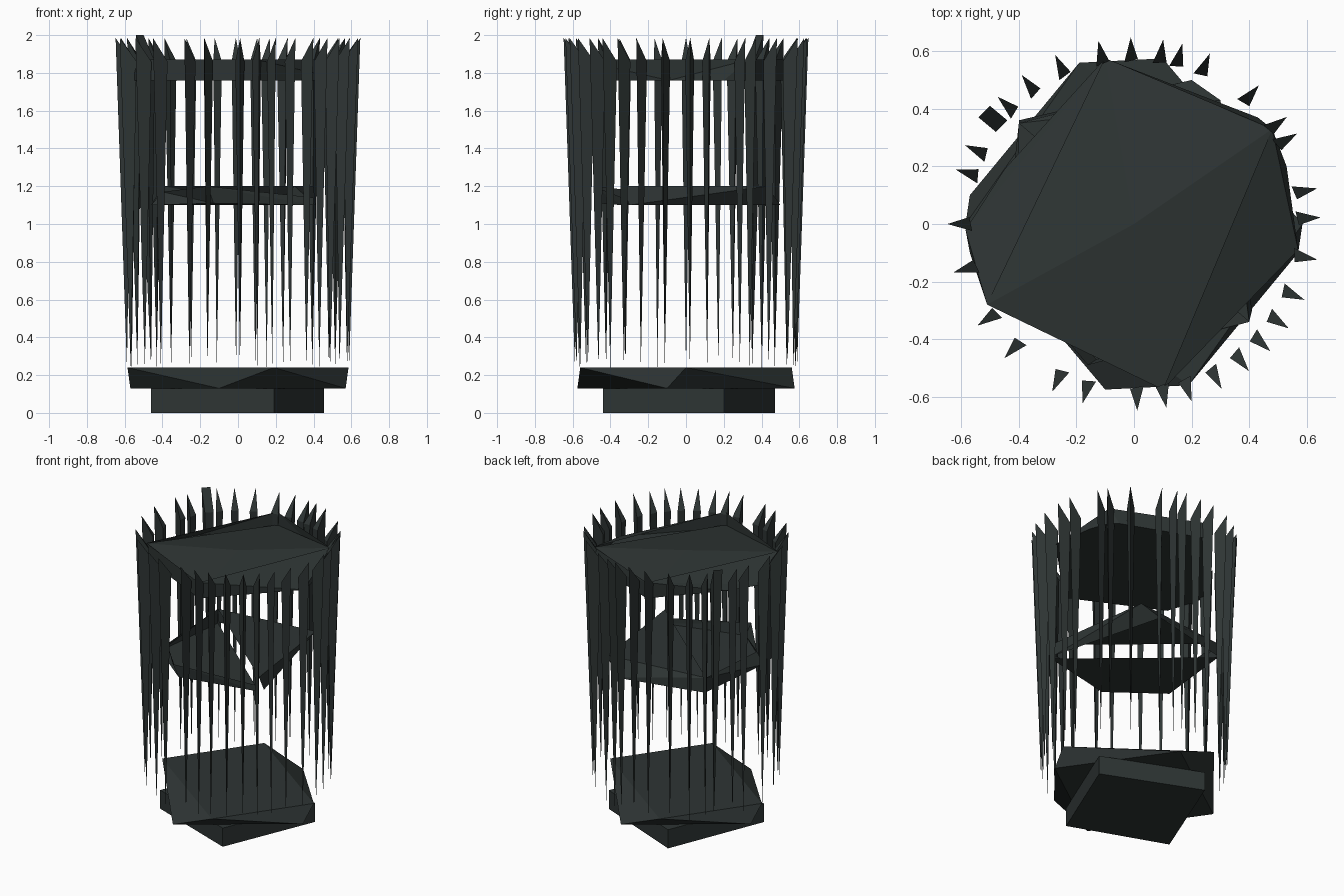
import bpy, bmesh, math
from mathutils import Vector

if "Cube" in bpy.data.objects:
    bpy.data.objects.remove(bpy.data.objects["Cube"])

paint = bpy.data.materials.new("dark_slate")
paint.diffuse_color = (0.027, 0.035, 0.034, 1)
paint.use_nodes = True
paint.node_tree.nodes["Principled BSDF"].inputs["Base Color"].default_value = paint.diffuse_color


def finish(name, bm):
    mesh = bpy.data.meshes.new(name)
    bm.to_mesh(mesh)
    bm.free()
    mesh.materials.append(paint)
    obj = bpy.data.objects.new(name, mesh)
    bpy.context.collection.objects.link(obj)
    return obj


def both(points):
    """Half of an outline plus its half-turn copy."""
    return points + [(-x, -y) for x, y in points]


def ring(points, z):
    return [(x, y, z) for x, y in points]


def hull_mesh(points):
    bm = bmesh.new()
    for p in points:
        bm.verts.new(p)
    bmesh.ops.convex_hull(bm, input=bm.verts[:])
    return bm


# Square foot
foot = [(0.19, -0.44), (0.455, 0.2), (-0.19, 0.47), (-0.46, -0.2)]
finish("foot", hull_mesh(ring(foot, 0) + ring(foot, 0.13)))

# Base tray: four-sided top twisted against a four-sided bottom
base_top = both([(-0.585, 0.0), (-0.19, 0.56)])
base_bottom = both([(0.1, 0.575), (0.57, -0.1)])
finish("base", hull_mesh(ring(base_bottom, 0.13) + ring(base_top, 0.24)))


# Two half plates of the middle hoop, at different heights, each with a side wall
def half_plate(bm, plate, wall):
    a = [bm.verts.new(p) for p in plate]
    b = [bm.verts.new(p) for p in wall]
    for i in range(1, len(a) - 1):
        bm.faces.new((a[0], a[i], a[i + 1]))
    for i in range(len(a) - 1):
        bm.faces.new((a[i], a[i + 1], b[i]))
        bm.faces.new((b[i], a[i + 1], b[i + 1]))


bm = bmesh.new()
half_plate(bm,
           [(-0.4, 0.35, 1.1), (-0.46, -0.2, 1.1), (-0.13, -0.47, 1.11), (0.4, -0.34, 1.1)],
           [(-0.4, 0.35, 1.2), (-0.4, -0.21, 1.17), (-0.16, -0.49, 1.2), (0.4, -0.34, 1.14)])
half_plate(bm,
           [(0.4, -0.34, 1.2), (0.3, 0.43, 1.2), (-0.4, 0.35, 1.2)],
           [(0.41, -0.3, 1.1), (0.2, 0.5, 1.1), (-0.4, 0.36, 1.1)])
finish("middle_hoop", bm)

# Top rim: sloped walls from a many-sided underside to a four-sided top edge
rim_top = [(0.1, -0.575), (0.48, 0.33), (-0.1, 0.575), (-0.51, -0.28)]
rim_low = rim_top + [(0.57, -0.09), (0.53, 0.2), (0.43, 0.37),
                     (-0.45, 0.19), (-0.585, -0.02), (-0.57, -0.1)]
bm = hull_mesh(ring(rim_low, 1.76) + ring(rim_top, 1.87))
lid = [f for f in bm.faces if f.calc_center_median().z > 1.865]
bmesh.ops.delete(bm, geom=lid, context='FACES')
# Lid dips at two opposite corners
cap = [bm.verts.new((x, y, 1.78 if abs(x) < 0.2 else 1.868)) for x, y in rim_top]
centre = bm.verts.new((0, 0, 1.85))
for i in range(4):
    bm.faces.new((cap[i], cap[(i + 1) % 4], centre))
finish("top_rim", bm)

# Pointed slats around the bin, wide near the top and tapering to the base
angles = [91, 81, 75, 66, 48, 35, 29, 11, 2, -11, -24, -34, -43, -52, -62, -72,
          -80, -89, -106, -116, -134, -147, -165, 180, 163, 155, 137, 127, 115, 101]
bm = bmesh.new()
for a in angles:
    t = math.radians(a)
    out = Vector((math.cos(t), math.sin(t), 0))
    side = Vector((-out.y, out.x, 0))
    up = Vector((0, 0, 1))
    tip = bm.verts.new(out * 0.648 + up * 1.985)
    left = bm.verts.new(out * 0.562 + side * 0.024 + up * 1.86)
    right = bm.verts.new(out * 0.572 - side * 0.024 + up * 1.86)
    foot_tip = bm.verts.new(out * 0.588 + up * 0.24)
    for f in ((tip, left, right), (tip, foot_tip, left),
              (tip, right, foot_tip), (left, foot_tip, right)):
        bm.faces.new(f)
bmesh.ops.recalc_face_normals(bm, faces=bm.faces[:])
finish("slats", bm)

# One blunt slat with a four-cornered top sloping inward
finish("blunt_slat", hull_mesh([
    (-0.54, 0.37, 2.0), (-0.50, 0.41, 2.0), (-0.44, 0.36, 1.86),
    (-0.48, 0.32, 1.86), (-0.46, 0.35, 0.24)]))
